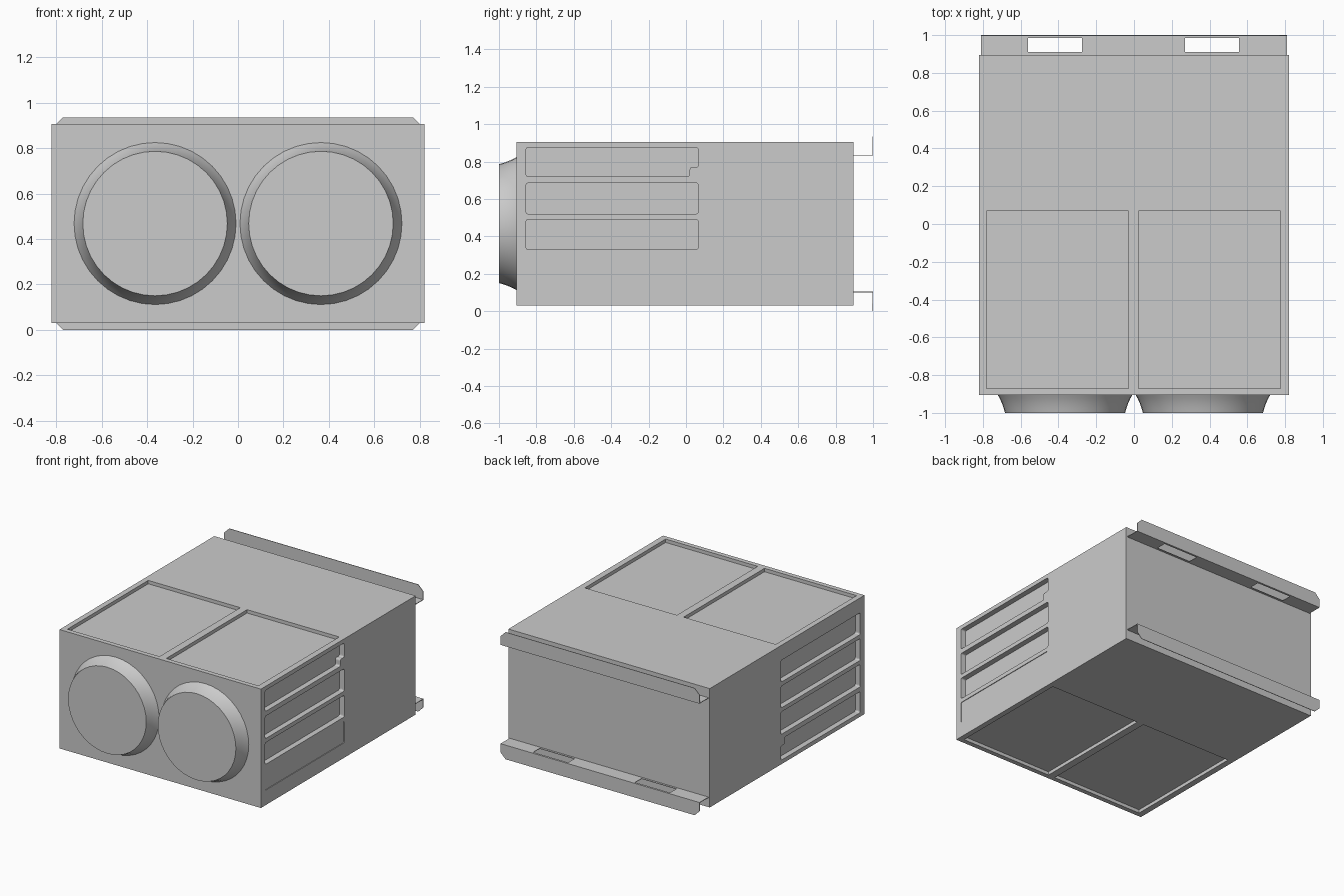
import bpy, bmesh
from math import sin, cos, pi
from mathutils import Matrix, Vector

if "Cube" in bpy.data.objects:
    bpy.data.objects.remove(bpy.data.objects["Cube"])

MID = 0.4675  # height of the axis the unit is rotationally symmetric about
FLIP = (Matrix.Translation((0, 0, MID)) @ Matrix.Rotation(pi, 4, 'Y')
        @ Matrix.Translation((0, 0, -MID)))


def prism(bm, pts, lo, hi, axis, flip=False):
    """Extrude a 2D outline from lo to hi along an axis."""
    place = {'X': lambda a, b, h: (h, a, b),
             'Y': lambda a, b, h: (a, h, b),
             'Z': lambda a, b, h: (a, b, h)}[axis]
    rings = [[bm.verts.new(place(a, b, h)) for a, b in pts] for h in (lo, hi)]
    n = len(pts)
    bm.faces.new(rings[0])
    bm.faces.new(rings[1])
    for i in range(n):
        j = (i + 1) % n
        bm.faces.new((rings[0][i], rings[0][j], rings[1][j], rings[1][i]))
    if flip:
        bmesh.ops.transform(bm, matrix=FLIP, verts=rings[0] + rings[1])


def rect(a0, a1, b0, b1):
    return [(a0, b0), (a1, b0), (a1, b1), (a0, b1)]


def rounded(pts, r=0.012, steps=3):
    """Round each corner with a small curve."""
    out = []
    for i, p in enumerate(pts):
        p = Vector(p)
        a = p + (Vector(pts[i - 1]) - p).normalized() * r
        b = p + (Vector(pts[(i + 1) % len(pts)]) - p).normalized() * r
        for k in range(steps + 1):
            t = k / steps
            out.append(tuple(a * (1 - t) ** 2 + p * 2 * t * (1 - t) + b * t * t))
    return out


def finish(bm, name):
    bmesh.ops.recalc_face_normals(bm, faces=bm.faces[:])
    mesh = bpy.data.meshes.new(name)
    bm.to_mesh(mesh)
    bm.free()
    ob = bpy.data.objects.new(name, mesh)
    bpy.context.collection.objects.link(ob)
    return ob


def cut(ob, cutter):
    cutter.hide_render = True
    mod = ob.modifiers.new("cut", 'BOOLEAN')
    mod.object = cutter
    mod.operation = 'DIFFERENCE'
    mod.solver = 'EXACT'
    bpy.context.view_layer.objects.active = ob
    bpy.ops.object.modifier_apply(modifier=mod.name)
    bpy.data.objects.remove(cutter)


# Main casing
bm = bmesh.new()
prism(bm, rect(-0.82, 0.82, 0.03, 0.905), -0.905, 0.895, 'Y')
casing = finish(bm, "casing")

# Recesses: panels above and below, slots on both sides
bm = bmesh.new()
notched = [(-0.855, 0.72), (0.02, 0.72), (0.02, 0.77),
           (0.065, 0.77), (0.065, 0.875), (-0.855, 0.875)]
slots = [notched] + [rect(-0.855, 0.065, b, t)
                     for b, t in ((0.52, 0.685), (0.33, 0.49), (0.14, 0.30))]
for flip in (False, True):
    for x0, x1 in ((-0.78, -0.03), (0.025, 0.775)):
        prism(bm, rect(x0, x1, -0.87, 0.07), 0.88, 1.0, 'Z', flip)
    for i, outline in enumerate(slots):
        depth = 0.005 if i == 3 and not flip else 0.04
        prism(bm, rounded(outline), 0.82 - depth, 0.9, 'X', flip)
cut(casing, finish(bm, "recess_cutter"))

# Flared round lenses on the front
profile = [(0.357, -0.904), (0.345, -0.925), (0.334, -0.95),
           (0.325, -0.975), (0.318, -1.0)]
SEG = 40
for side, x in (("left", -0.365), ("right", 0.365)):
    bm = bmesh.new()
    rings = [[bm.verts.new((x + r * cos(2 * pi * i / SEG), y,
                            0.468 + r * sin(2 * pi * i / SEG)))
              for i in range(SEG)] for r, y in profile]
    for a, b in zip(rings, rings[1:]):
        for i in range(SEG):
            j = (i + 1) % SEG
            bm.faces.new((a[i], a[j], b[j], b[i]))
    bm.faces.new(rings[0])
    bm.faces.new(rings[-1])
    lens = finish(bm, side + "_lens")
    bpy.ops.object.select_all(action='DESELECT')
    lens.select_set(True)
    bpy.context.view_layer.objects.active = lens
    bpy.ops.object.shade_smooth_by_angle(angle=0.6)

# Rear mounting brackets: slotted shelf and chamfered lip
for name, flip in (("upper", False), ("lower", True)):
    bm = bmesh.new()
    prism(bm, rect(-0.81, 0.81, 0.893, 0.998), 0.831, 0.835, 'Z', flip)
    shelf = finish(bm, name + "_bracket_shelf")
    bm = bmesh.new()
    for x0, x1 in ((-0.56, -0.275), (0.27, 0.555)):
        if flip:
            x0, x1 = -x1, -x0
        prism(bm, rect(x0, x1, 0.91, 0.985), 0.8, 0.86, 'Z', flip)
    cut(shelf, finish(bm, "hole_cutter"))
    bm = bmesh.new()
    lip = [(-0.81, 0.831), (0.81, 0.831), (0.81, 0.895),
           (0.77, 0.935), (-0.77, 0.935), (-0.81, 0.895)]
    prism(bm, lip, 0.996, 1.0, 'Y', flip)
    finish(bm, name + "_bracket_lip")
